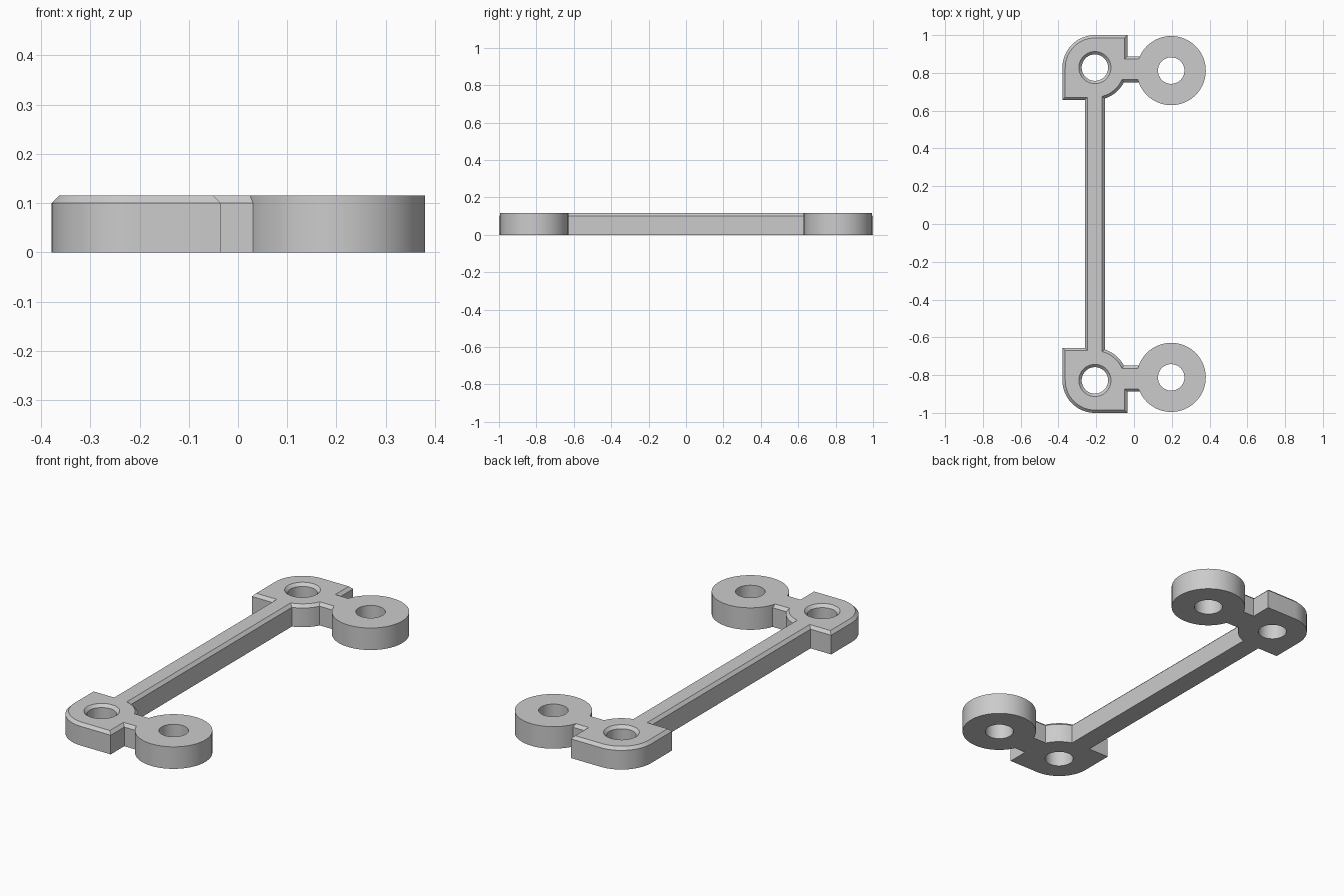
import bpy, bmesh
from math import cos, sin, pi, radians
from mathutils import Matrix

cube = bpy.data.objects.get("Cube")
if cube:
    bpy.data.objects.remove(cube)

HEIGHT = 0.115
CHAMFER = 0.015
PLATE_X, PLATE_Y, PLATE_R = -0.207, 0.828, 0.172   # corner plate centre, half width
RING_X, RING_Y, RING_R = 0.197, 0.812, 0.183       # side ring
HOLE_R = 0.07
BAR_HALF = 0.053

grey = bpy.data.materials.new("plain_grey")
grey.use_nodes = True
grey.diffuse_color = (0.6, 0.6, 0.6, 1)
grey.node_tree.nodes["Principled BSDF"].inputs["Base Color"].default_value = (0.6, 0.6, 0.6, 1)


def finish(name, bm):
    bmesh.ops.recalc_face_normals(bm, faces=bm.faces)
    mesh = bpy.data.meshes.new(name)
    bm.to_mesh(mesh)
    bm.free()
    mesh.materials.append(grey)
    obj = bpy.data.objects.new(name, mesh)
    bpy.context.collection.objects.link(obj)
    return obj


def prism(name, outline, chamfer=0.0):
    """Upright solid from a convex outline, with an optional chamfered top rim."""
    bm = bmesh.new()
    base = bm.faces.new([bm.verts.new((x, y, 0)) for x, y in outline])
    top = bmesh.ops.extrude_face_region(bm, geom=[base], use_keep_orig=True)["geom"]
    bmesh.ops.translate(bm, vec=(0, 0, HEIGHT),
                        verts=[v for v in top if isinstance(v, bmesh.types.BMVert)])
    bmesh.ops.recalc_face_normals(bm, faces=bm.faces)
    if chamfer:
        rim = [e for e in bm.edges if all(v.co.z > HEIGHT / 2 for v in e.verts)]
        bmesh.ops.bevel(bm, geom=rim, offset=chamfer, segments=1,
                        affect='EDGES', clamp_overlap=False)
    return finish(name, bm)


def cutter(x, y, r1, r2, z1, z2):
    bm = bmesh.new()
    bmesh.ops.create_cone(bm, cap_ends=True, segments=64, radius1=r1, radius2=r2,
                          depth=z2 - z1, matrix=Matrix.Translation((x, y, (z1 + z2) / 2)))
    obj = finish("hole_cutter", bm)
    obj.hide_render = True
    return obj


def combine(target, other, operation):
    mod = target.modifiers.new(operation.lower(), 'BOOLEAN')
    mod.operation, mod.object, mod.solver = operation, other, 'EXACT'
    bpy.context.view_layer.objects.active = target
    bpy.ops.object.modifier_apply(modifier=mod.name)
    bpy.data.objects.remove(other)


def arc(cx, cy, r, start, end, steps):
    angles = [radians(start + (end - start) * i / steps) for i in range(steps + 1)]
    return [(cx + r * cos(a), cy + r * sin(a)) for a in angles]


def rectangle(x1, x2, y1, y2):
    return [(x1, y1), (x2, y1), (x2, y2), (x1, y2)]


# Long bar joining the two ends
bracket = prism("mounting_bracket",
                rectangle(PLATE_X - BAR_HALF, PLATE_X + BAR_HALF, -0.72, 0.72), CHAMFER)

for side in (1, -1):
    # Corner plate: two opposite corners rounded, two square
    leaf = [(PLATE_X + PLATE_R, PLATE_Y + PLATE_R)]
    leaf += arc(PLATE_X, PLATE_Y, PLATE_R, 90, 180, 18)
    leaf += [(PLATE_X - PLATE_R, PLATE_Y - PLATE_R)]
    leaf += arc(PLATE_X, PLATE_Y, PLATE_R, 270, 360, 18)
    plate = prism("corner_plate", [(x, y * side) for x, y in leaf], CHAMFER)
    combine(bracket, plate, 'UNION')

    # Short neck out to the ring
    neck = prism("neck", [(x, y * side) for x, y in rectangle(-0.085, 0.07, 0.75, 0.888)], CHAMFER)
    combine(bracket, neck, 'UNION')

    # Side ring with sharp rims
    ring = prism("ring", arc(RING_X, RING_Y * side, RING_R, 0, 355, 71))
    combine(bracket, ring, 'UNION')

    # Through holes, the plate one countersunk
    for x, y in ((PLATE_X, PLATE_Y), (RING_X, RING_Y)):
        combine(bracket, cutter(x, y * side, HOLE_R, HOLE_R, -0.05, HEIGHT + 0.05), 'DIFFERENCE')
    sink = cutter(PLATE_X, PLATE_Y * side, HOLE_R - CHAMFER, HOLE_R + 2 * CHAMFER,
                  HEIGHT - 2 * CHAMFER, HEIGHT + CHAMFER)
    combine(bracket, sink, 'DIFFERENCE')

# Smooth the curved walls and keep the edges crisp
bpy.ops.object.select_all(action='DESELECT')
bracket.select_set(True)
bpy.context.view_layer.objects.active = bracket
bpy.ops.object.shade_smooth_by_angle(angle=radians(25))
